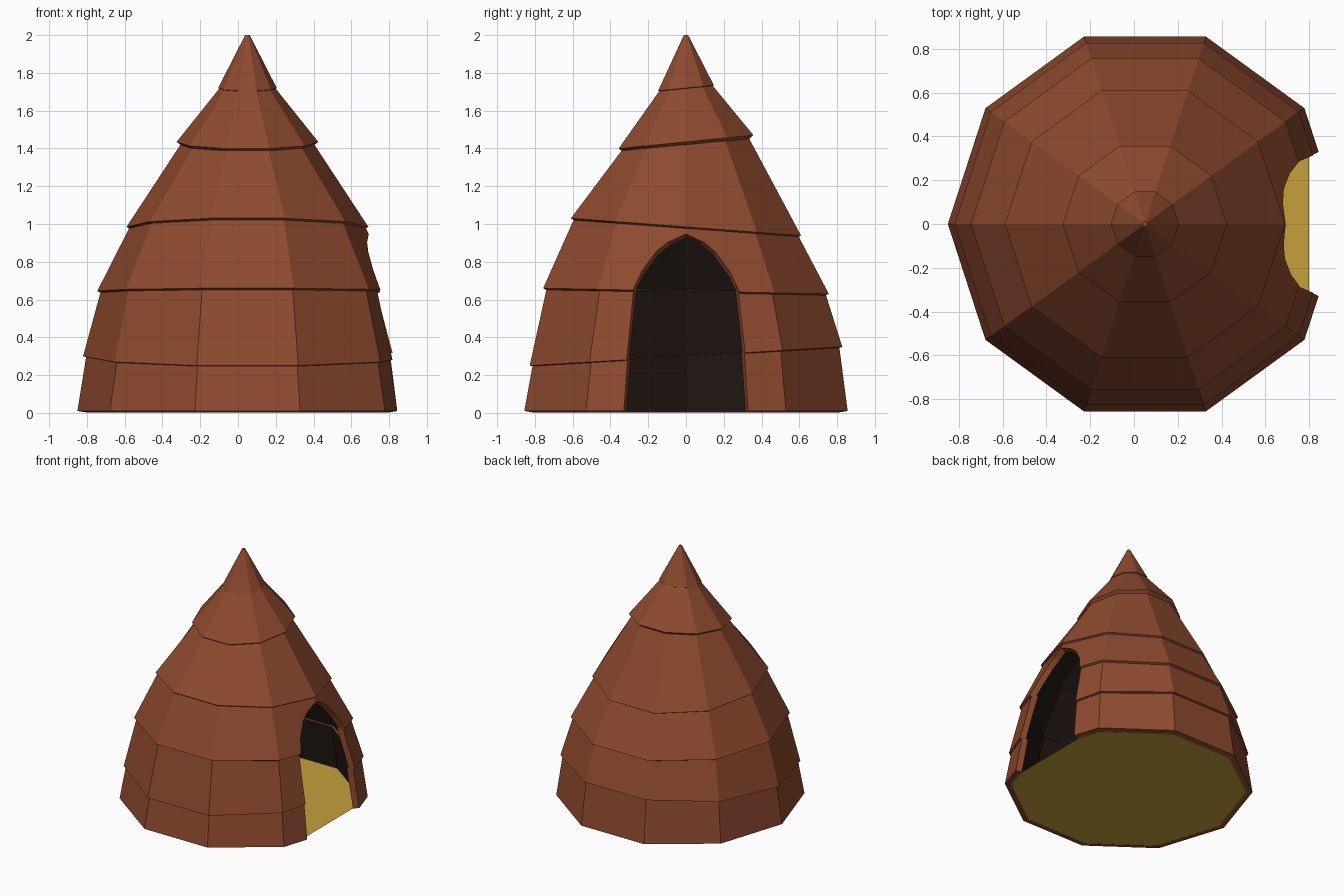
import bpy, bmesh, math
from mathutils import Vector

if "Cube" in bpy.data.objects:
    bpy.data.objects.remove(bpy.data.objects["Cube"])

N, CX, THICK = 10, 0.05, 0.05


def material(name, rgb):
    m = bpy.data.materials.new(name)
    m.diffuse_color = (*rgb, 1)
    m.use_nodes = True
    m.node_tree.nodes["Principled BSDF"].inputs["Base Color"].default_value = m.diffuse_color
    return m


BROWN = material("brown_thatch", (0.27, 0.068, 0.028))
DARK = material("dark_interior", (0.016, 0.009, 0.007))
STRAW = material("straw_floor", (0.56, 0.35, 0.045))


def finish(name, bm, mats):
    bmesh.ops.recalc_face_normals(bm, faces=bm.faces[:])
    me = bpy.data.meshes.new(name)
    bm.to_mesh(me)
    bm.free()
    for m in mats:
        me.materials.append(m)
    ob = bpy.data.objects.new(name, me)
    bpy.context.collection.objects.link(ob)
    return ob


def ring(bm, r, z, slope):
    """Ten-sided loop whose height leans along y."""
    out = []
    for i in range(N):
        a = math.tau * i / N
        y = r * math.sin(a)
        out.append(bm.verts.new((CX + r * math.cos(a), y, z + slope * y)))
    return out


def tier(name, r0, z0, s0, r1, z1, s1):
    """Thick conical skirt: outer wall, inner wall and rims."""
    bm = bmesh.new()
    n = Vector((z1 - z0, r0 - r1)).normalized() * THICK
    loops = [ring(bm, r0, z0, s0), ring(bm, r1, z1, s1),
             ring(bm, max(r1 - n.x, 0.003), z1 - n.y, s1),
             ring(bm, r0 - n.x, z0 - n.y, s0)]
    for k in range(4):
        a, b = loops[k], loops[(k + 1) % 4]
        for i in range(N):
            j = (i + 1) % N
            f = bm.faces.new((a[i], a[j], b[j], b[i]))
            f.material_index = 1 if k == 2 else 0
    return finish(name, bm, (BROWN, DARK))


# Overlapping tiers: lower radius, height, lean, then upper radius, height, lean
TIERS = [
    ("base_wall", .90, .010, 0, .852, .31, .06),
    ("lower_wall", .87, .300, .06, .772, .66, -.02),
    ("upper_wall", .795, .645, -.02, .615, 1.00, -.075),
    ("lower_roof", .64, .985, -.075, .335, 1.45, .10),
    ("upper_roof", .375, 1.435, .10, .135, 1.735, .10),
]
tiers = [tier(*t) for t in TIERS]

# Pointed roof cap, closed at the tip
bm = bmesh.new()
outer, tip = ring(bm, .155, 1.72, .10), ring(bm, .012, 2.0, 0)
inner = ring(bm, .11, 1.698, .10)
for a, b in ((outer, tip), (inner, outer)):
    for i in range(N):
        j = (i + 1) % N
        bm.faces.new((a[i], a[j], b[j], b[i]))
bm.faces.new(tip)
bm.faces.new(inner)
finish("roof_cap", bm, (BROWN,))

# Doorway cutter: half arch on the wall, mirrored, pushed along the wall normals
half = [(.85, .338, -.1, 0), (.845, .33, 0, .05), (.742, .28, .64, .15),
        (.693, .16, .855, .42)]
arch = half + [(.70, 0, .95, .46)] + [(x, -y, z, t) for x, y, z, t in half[::-1]]
bm = bmesh.new()
layers = []
for depth in (-.2, .3):
    layer = []
    for x, y, z, tilt in arch:
        side = .325 * ((y > 0) - (y < 0))
        layer.append(bm.verts.new((x + depth, y + side * depth, z + tilt * depth)))
    layers.append(layer)
a, b = layers
for i in range(len(a)):
    j = (i + 1) % len(a)
    bm.faces.new((a[i], a[j], b[j], b[i]))
bm.faces.new(a)
bm.faces.new(b)
bmesh.ops.triangulate(bm, faces=bm.faces[:])
cutter = finish("door_cutter", bm, (BROWN,))
cutter.hide_render = True

for ob in tiers[:3]:
    mod = ob.modifiers.new("doorway", 'BOOLEAN')
    mod.operation, mod.solver, mod.object = 'DIFFERENCE', 'EXACT', cutter
    bpy.context.view_layer.objects.active = ob
    bpy.ops.object.modifier_apply(modifier=mod.name)
bpy.data.objects.remove(cutter)

# Floor, trimmed straight at the doorway
bm = bmesh.new()
bm.faces.new(ring(bm, .86, .003, 0))
bmesh.ops.bisect_plane(bm, geom=bm.verts[:] + bm.edges[:] + bm.faces[:],
                       plane_co=(.80, 0, 0), plane_no=(1, 0, 0), clear_outer=True)
finish("floor", bm, (STRAW,))
